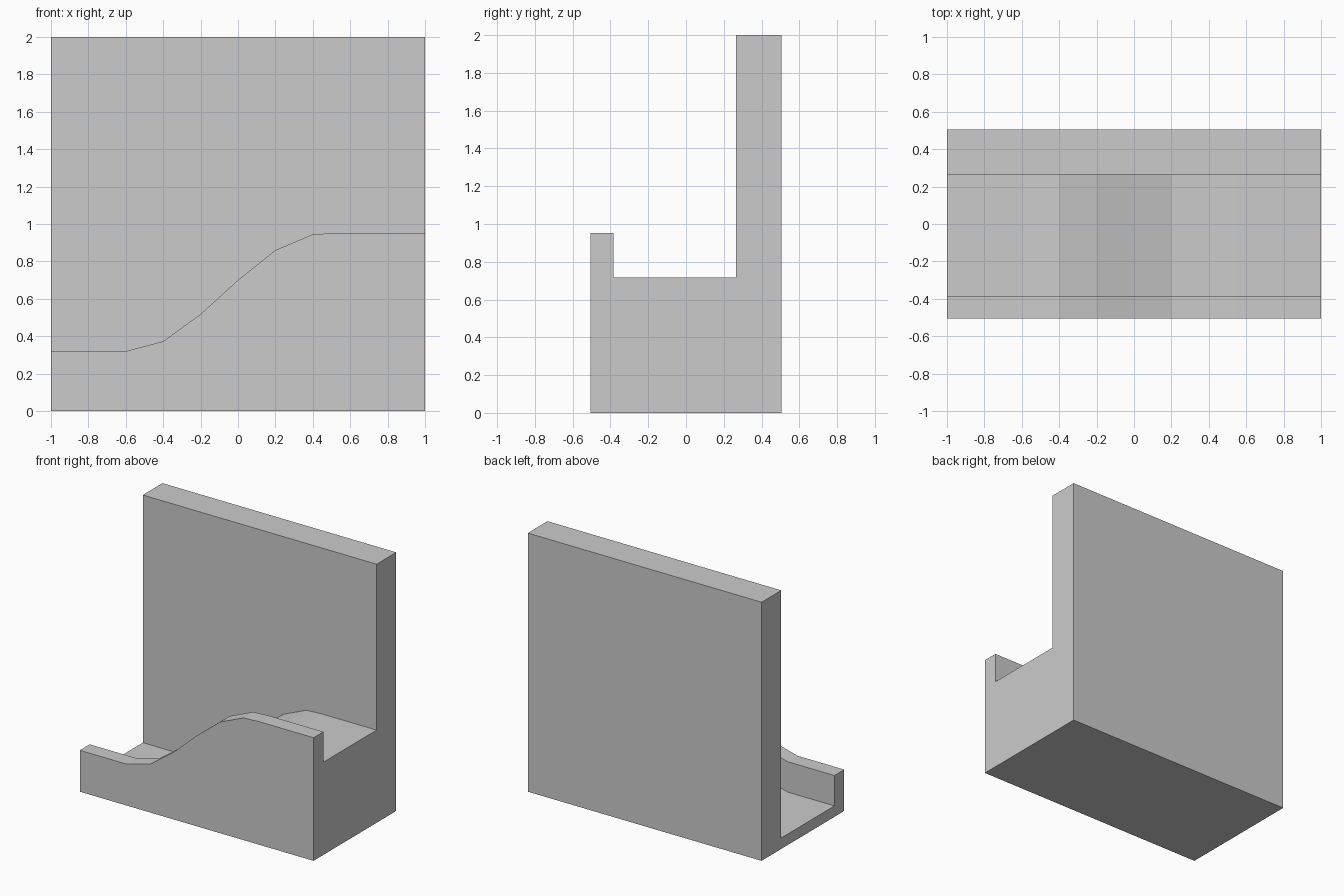
import bpy, bmesh, math

if "Cube" in bpy.data.objects:
    bpy.data.objects.remove(bpy.data.objects["Cube"])

# Rim height along the length; the channel floor follows it at a fixed depth
RIM = [(-1, 0.32), (-0.6, 0.32), (-0.4, 0.373), (-0.2, 0.518), (0, 0.70),
       (0.2, 0.86), (0.4, 0.945), (0.54, 0.952), (1, 0.952)]
DEPTH = 0.235
FRONT, RIM_BACK, WALL_FRONT, BACK = -0.505, -0.385, 0.265, 0.505
WALL_TOP = 2.0


def section(rim):
    """Cross-section (y, z): low front rim, channel floor, tall back wall."""
    floor = rim - DEPTH
    return [(FRONT, 0), (FRONT, rim), (RIM_BACK, rim), (RIM_BACK, floor),
            (WALL_FRONT, floor), (WALL_FRONT, WALL_TOP), (BACK, WALL_TOP), (BACK, 0)]


bm = bmesh.new()

# Sweep the section along x
rings = [[bm.verts.new((x, y, z)) for y, z in section(rim)] for x, rim in RIM]
for a, b in zip(rings, rings[1:]):
    for i in range(len(a)):
        j = (i + 1) % len(a)
        bm.faces.new((a[i], a[j], b[j], b[i]))

# End caps
bm.faces.new(rings[0])
bm.faces.new(rings[-1])

# Merge the coplanar strips of the flat sides
bmesh.ops.recalc_face_normals(bm, faces=bm.faces)
bmesh.ops.dissolve_limit(bm, angle_limit=math.radians(0.1),
                         verts=bm.verts, edges=bm.edges)

mesh = bpy.data.meshes.new("sloped_channel_with_wall")
bm.to_mesh(mesh)
bm.free()
obj = bpy.data.objects.new("sloped_channel_with_wall", mesh)
bpy.context.collection.objects.link(obj)
